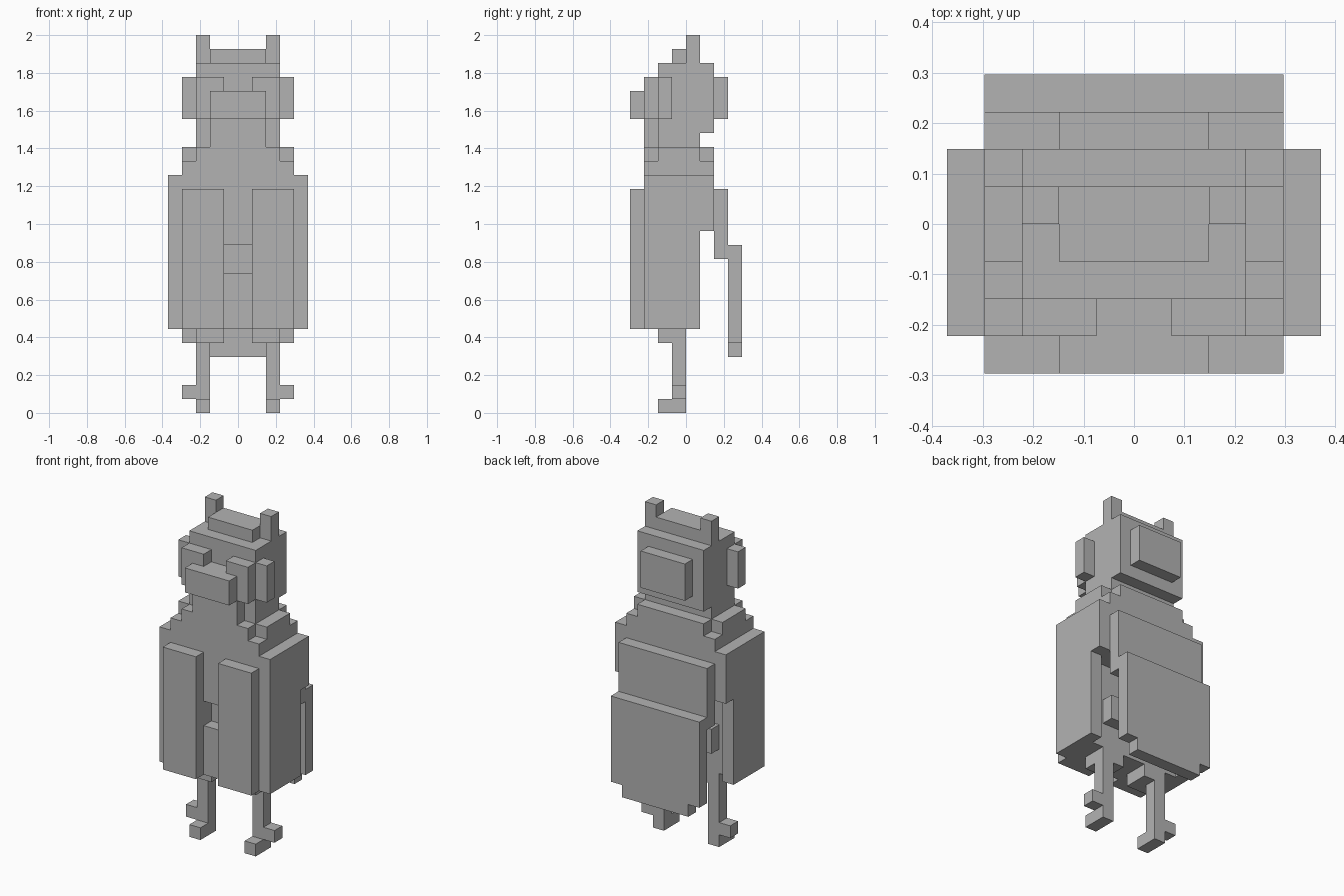
import bpy
import bmesh
from mathutils import Matrix, Vector

U = 2 / 27  # size of one block

if "Cube" in bpy.data.objects:
    bpy.data.objects.remove(bpy.data.objects["Cube"], do_unlink=True)

grey = bpy.data.materials.new("plain_grey")
grey.use_nodes = True
grey.diffuse_color = (0.45, 0.45, 0.45, 1)
grey.node_tree.nodes["Principled BSDF"].inputs["Base Color"].default_value = (0.45, 0.45, 0.45, 1)


def part(name, *boxes):
    """One object from boxes given as (x, y, z) ranges in blocks."""
    bm = bmesh.new()
    for ranges in boxes:
        low = Vector([r[0] for r in ranges]) * U
        high = Vector([r[1] for r in ranges]) * U
        place = Matrix.Translation((low + high) / 2) @ Matrix.Diagonal((*(high - low), 1))
        bmesh.ops.create_cube(bm, size=1, matrix=place)
    mesh = bpy.data.meshes.new(name)
    bm.to_mesh(mesh)
    bm.free()
    mesh.materials.append(grey)
    obj = bpy.data.objects.new(name, mesh)
    bpy.context.scene.collection.objects.link(obj)
    return obj


def centred(half, y, z):
    return ((-half, half), y, z)


def pair(name, *boxes):
    """The same part on both sides."""
    part("left_" + name, *boxes)
    part("right_" + name, *[((-x[1], -x[0]), y, z) for x, y, z in boxes])


# Torso, with a notch between the breast plates and an open lower back
part("torso",
     centred(4, (-3, 2), (13, 17)),
     centred(4, (-3, 0), (12, 13)),
     centred(4, (-2, 0), (10, 12)),
     centred(4, (-3, 0), (6, 10)))
part("back_ledge", centred(3, (0, 1), (8, 10)))
part("shoulder_tiers",
     centred(4, (-3, 2), (17, 18)),
     centred(3, (-3, 2), (18, 19)))
pair("shoulder", ((3, 4), (-2, 1), (18, 19)))
pair("breast_plate", ((1, 4), (-4, -3), (6, 16)))
pair("notch_side", ((1, 4), (-3, -2), (10, 12)))

# Wings
pair("wing", ((4, 5), (-3, 2), (13, 17)), ((4, 5), (-3, 1), (6, 13)))

# Tail
part("back_plate", centred(4, (2, 3), (11, 16)))
part("tail", centred(4, (3, 4), (5, 12)), centred(3, (3, 4), (4, 5)))

# Head
part("neck", centred(3, (-2, 1), (19, 20)))
part("head", centred(3, (-2, 2), (20, 25)))
part("head_cap", centred(2, (-1, 1), (25, 26)))
part("head_back", centred(2, (2, 3), (21, 24)))
part("throat", centred(2, (-3, -2), (19, 21)), centred(1, (-3, -2), (21, 23)))
part("beak", centred(2, (-4, -3), (21, 23)))
pair("eye", ((1, 3), (-3, -2), (21, 24)))
pair("cheek", ((3, 4), (-2, -1), (21, 24)))
pair("ear", ((2, 3), (0, 1), (25, 27)))

# Legs
pair("leg",
     ((1, 3), (-2, 0), (5, 6)),
     ((2, 3), (-1, 0), (1, 5)))
pair("foot", ((2, 3), (-2, 0), (0, 1)))
pair("side_toe", ((3, 4), (-1, 0), (1, 2)))
